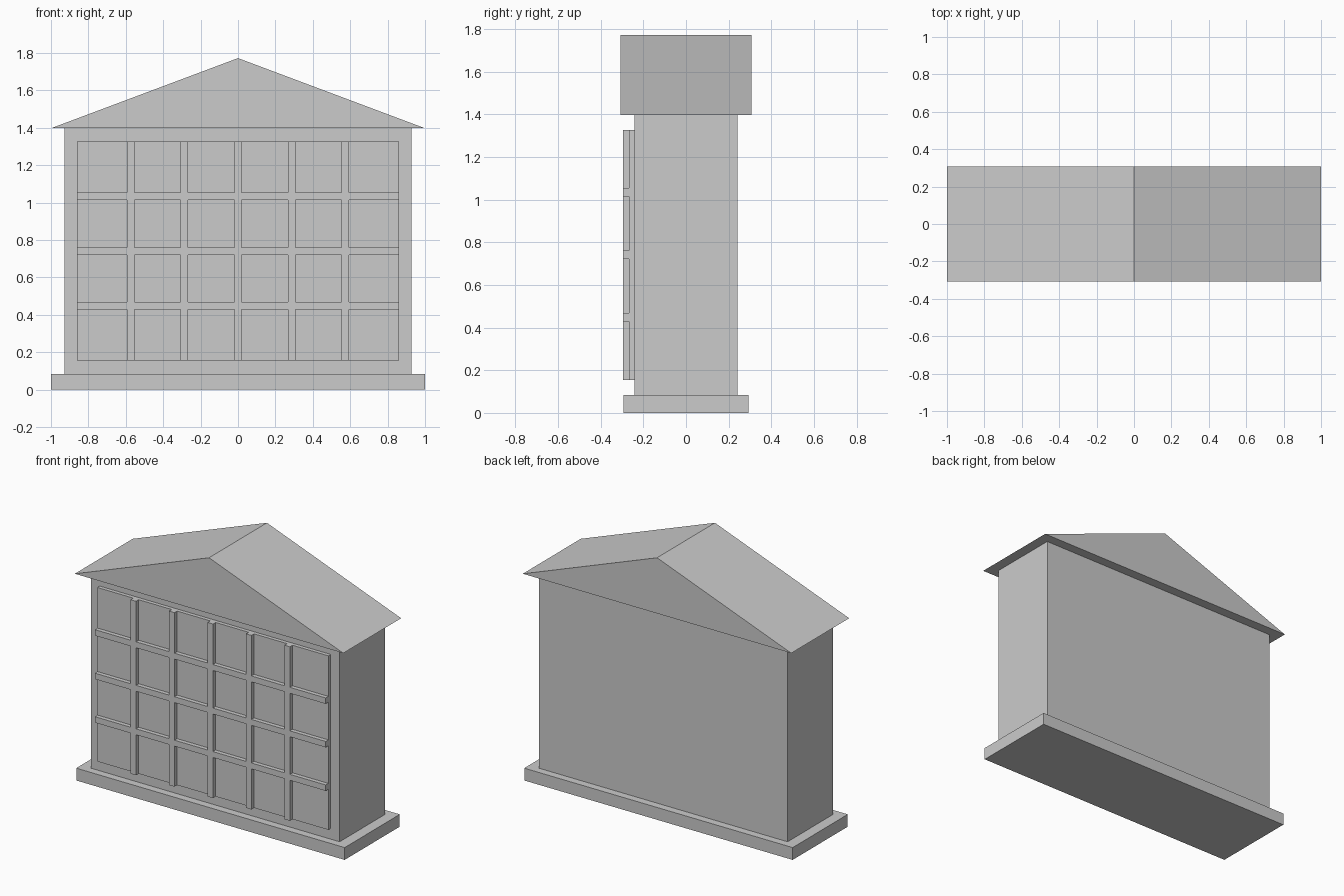
import bpy
import bmesh

cube = bpy.data.objects.get("Cube")
if cube:
    bpy.data.objects.remove(cube, do_unlink=True)

GREY = (0.6, 0.6, 0.6, 1.0)
grey = bpy.data.materials.new("light grey")
grey.use_nodes = True
grey.diffuse_color = GREY
grey.node_tree.nodes["Principled BSDF"].inputs["Base Color"].default_value = GREY


def finish(name, bm):
    bmesh.ops.recalc_face_normals(bm, faces=bm.faces)
    mesh = bpy.data.meshes.new(name)
    bm.to_mesh(mesh)
    bm.free()
    mesh.materials.append(grey)
    obj = bpy.data.objects.new(name, mesh)
    bpy.context.collection.objects.link(obj)
    return obj


def box(name, x, y, z):
    """Box spanning the (low, high) pairs x, y and z."""
    bm = bmesh.new()
    bmesh.ops.create_cube(bm, size=1)
    for v in bm.verts:
        v.co = [span[0] if c < 0 else span[1] for c, span in zip(v.co, (x, y, z))]
    return finish(name, bm)


def prism(name, profile, y):
    """Extrude an (x, z) profile along y."""
    bm = bmesh.new()
    face = bm.faces.new([bm.verts.new((px, y[0], pz)) for px, pz in profile])
    ext = bmesh.ops.extrude_face_region(bm, geom=[face])
    verts = [g for g in ext["geom"] if isinstance(g, bmesh.types.BMVert)]
    bmesh.ops.translate(bm, verts=verts, vec=(0, y[1] - y[0], 0))
    return finish(name, bm)


# Plinth, body and gabled roof
box("plinth", (-1, 1), (-0.293, 0.293), (0, 0.083))
box("body", (-0.927, 0.927), (-0.242, 0.242), (0.083, 1.398))
prism("roof", [(-1, 1.398), (1, 1.398), (0, 1.773)], (-0.308, 0.308))

# Window panel on the front
LEFT, RIGHT, LOW, HIGH = -0.86, 0.86, 0.155, 1.327
COLUMNS, ROWS, HALF = 6, 4, 0.02
PANEL_Y, BAR_Y = (-0.267, -0.242), (-0.295, -0.267)
box("window_panel", (LEFT, RIGHT), PANEL_Y, (LOW, HIGH))

# Glazing bars dividing the panel into equal panes
for i in range(1, COLUMNS):
    x = LEFT + (RIGHT - LEFT) * i / COLUMNS
    box(f"vertical_bar_{i}", (x - HALF, x + HALF), BAR_Y, (LOW, HIGH))
for i in range(1, ROWS):
    z = LOW + (HIGH - LOW) * i / ROWS
    box(f"horizontal_bar_{i}", (LEFT, RIGHT), BAR_Y, (z - HALF, z + HALF))
